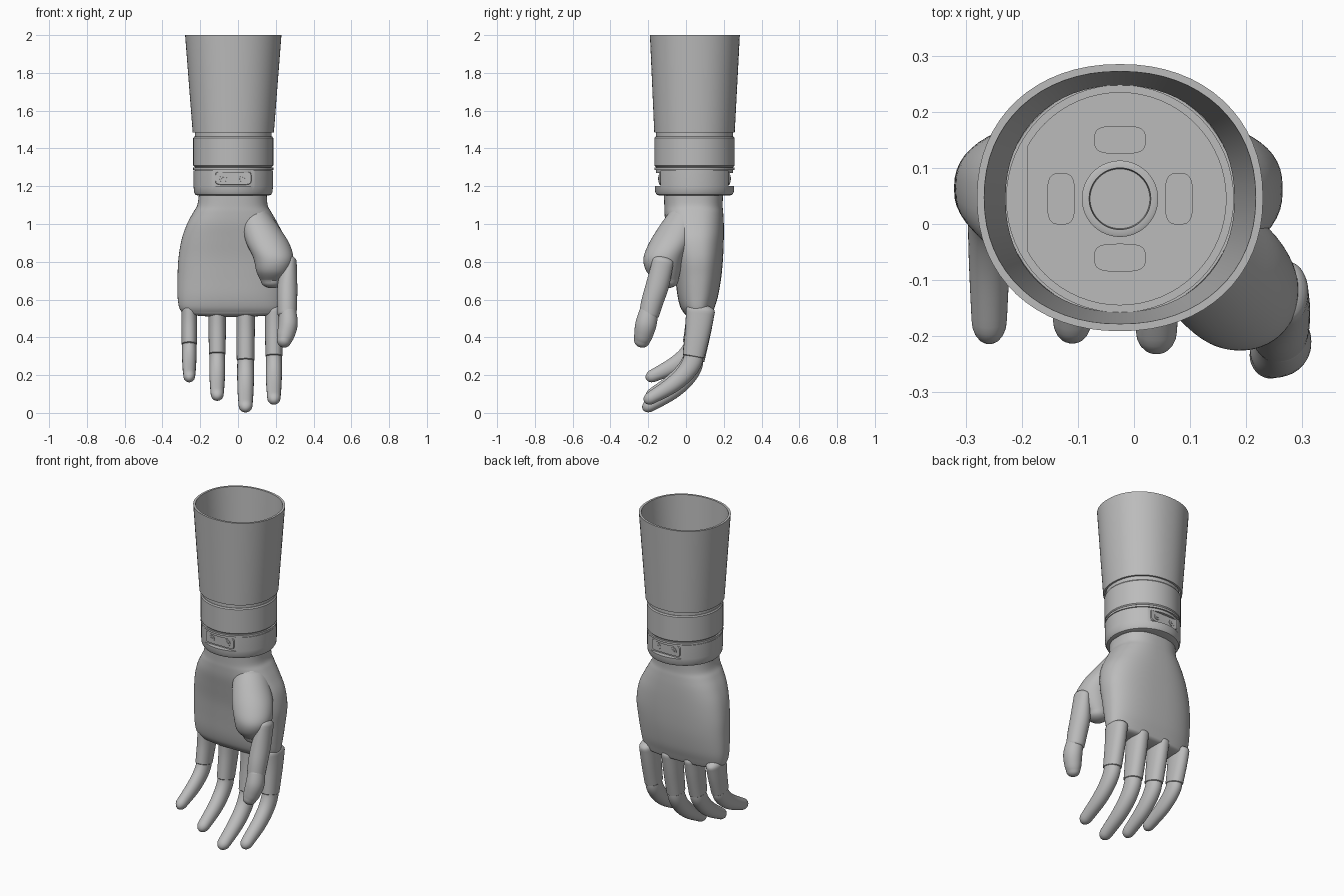
import bpy, bmesh, math
from mathutils import Vector

if "Cube" in bpy.data.objects:
    bpy.data.objects.remove(bpy.data.objects["Cube"], do_unlink=True)

grey = bpy.data.materials.new("satin_grey")
grey.use_nodes = True
grey.diffuse_color = (0.5, 0.5, 0.5, 1)
grey.node_tree.nodes["Principled BSDF"].inputs["Base Color"].default_value = (0.5, 0.5, 0.5, 1)

CX, CY = -0.025, 0.045   # axis of the wrist and forearm
SIDES = 64


def smooth_rows(rows, steps):
    """Catmull-Rom interpolation through the section rows."""
    out = []
    for i in range(len(rows) - 1):
        a, b, c, d = (rows[max(0, min(len(rows) - 1, i + k))] for k in (-1, 0, 1, 2))
        for s in range(steps):
            t = s / steps
            out.append((b * 2 + (c - a) * t + (a * 2 - b * 5 + c * 4 - d) * t ** 2
                        + (b * 3 - a - c * 3 + d) * t ** 3) * 0.5)
    return out + [rows[-1]]


def loft(name, rows, level=True, power=2, steps=1, dome=(0, 0), caps=True, n=SIDES):
    """Skin over superellipse sections (x, y, z, half width, half depth)."""
    rows = [Vector(r) for r in rows]
    if steps > 1:
        rows = smooth_rows(rows, steps)
    stations = []
    for i, r in enumerate(rows):
        t = Vector((0, 0, 1))
        if not level:
            t = (Vector(rows[min(i + 1, len(rows) - 1)][:3]) - Vector(rows[max(i - 1, 0)][:3])).normalized()
        stations.append((Vector(r[:3]), t, r[3], r[4]))
    # rounded ends
    angles = [math.radians(a) for a in (18, 36, 54, 70, 82)]

    def rounded(end, depth):
        c, t, rx, ry = end
        return [(c + t * depth * math.sin(a), t, rx * math.cos(a), ry * math.cos(a)) for a in angles]
    first = rounded(stations[0], -dome[0])[::-1] if dome[0] else []
    last = rounded(stations[-1], dome[1]) if dome[1] else []

    bm = bmesh.new()
    rings = []
    for c, t, rx, ry in first + stations + last:
        u = Vector((1, 0, 0))
        u = (u - t * u.dot(t)).normalized()
        v = t.cross(u)
        ring = []
        for k in range(n):
            a = math.tau * k / n
            p, q = math.cos(a), math.sin(a)
            p = math.copysign(abs(p) ** (2 / power), p)
            q = math.copysign(abs(q) ** (2 / power), q)
            ring.append(bm.verts.new(c + u * rx * p + v * ry * q))
        rings.append(ring)
    for a, b in zip(rings, rings[1:]):
        for k in range(n):
            bm.faces.new((a[k], a[(k + 1) % n], b[(k + 1) % n], b[k]))
    if caps:
        bm.faces.new(rings[0][::-1])
        bm.faces.new(rings[-1])
    else:
        bmesh.ops.remove_doubles(bm, verts=bm.verts, dist=1e-5)
    bmesh.ops.recalc_face_normals(bm, faces=bm.faces)
    mesh = bpy.data.meshes.new(name)
    bm.to_mesh(mesh)
    bm.free()
    obj = bpy.data.objects.new(name, mesh)
    bpy.context.collection.objects.link(obj)
    mesh.materials.append(grey)
    shade(obj)
    return obj


def shade(obj):
    for f in obj.data.polygons:
        f.use_smooth = True
    obj.data.set_sharp_from_angle(angle=math.radians(35))


def turned(name, profile, x=CX, y=CY, **kw):
    """Round part from (radius, height) pairs."""
    return loft(name, [(x, y, z, r, r) for r, z in profile], **kw)


def box(name, centre, size):
    bpy.ops.mesh.primitive_cube_add(size=1, location=centre)
    obj = bpy.context.object
    obj.name = name
    obj.scale = size
    return obj


def cut(target, cutter):
    cutter.hide_render = True
    bpy.context.view_layer.update()
    mod = target.modifiers.new("cut", "BOOLEAN")
    mod.operation, mod.object = "DIFFERENCE", cutter
    bpy.context.view_layer.objects.active = target
    bpy.ops.object.modifier_apply(modifier=mod.name)
    bpy.data.objects.remove(cutter, do_unlink=True)
    shade(target)


# forearm sleeve: open, flared, thin walled
loft("forearm_sleeve", [
    (CX, CY, 1.485, 0.215, 0.213), (CX, CY + 0.002, 2.0, 0.255, 0.238),
    (CX, CY + 0.002, 2.0, 0.242, 0.225), (CX, CY, 1.485, 0.204, 0.202),
    (CX, CY, 1.485, 0.215, 0.213)], power=2.15, caps=False)

# mounting floor inside the sleeve, with flat-sided adapter plate
floor = turned("sleeve_floor", [(0.203, 1.46), (0.203, 1.494)])
plate = turned("adapter_plate", [(0.19, 1.49), (0.19, 1.502)])
cut(plate, box("flat_cutter", (CX - 0.215, CY, 1.5), (0.1, 0.5, 0.1)))
for part in (floor, plate):
    cut(part, turned("hub_cutter", [(0.06, 1.475), (0.06, 1.53)]))
    for i in range(4):
        a = i * math.pi / 2
        dx, dy = round(math.cos(a)), round(math.sin(a))
        w, d = (0.024, 0.045) if dx else (0.045, 0.024)
        x, y = CX + dx * 0.105, CY + dy * 0.105
        cut(part, loft("slot_cutter", [(x, y, z, w, d) for z in (1.475, 1.53)], power=3.5, n=32))
turned("hub_ring", [(0.068, 1.49), (0.068, 1.51), (0.064, 1.512), (0.055, 1.512), (0.052, 1.474)])
for sx in (-1, 1):
    for sy in (-1, 1):
        for r, off in ((0.016, 0.109), (0.01, 0.069)):
            turned("plate_screw", [(r, 1.5), (r, 1.504)], CX + sx * off, CY + sy * off, n=20)

# wrist rings
turned("upper_neck", [(0.185, 1.44), (0.185, 1.487)])
turned("wrist_ring", [(0.206, 1.303), (0.212, 1.309), (0.212, 1.455), (0.207, 1.462)])
turned("ring_seam", [(0.203, 1.27), (0.203, 1.31)])
turned("lower_band", [(0.212, 1.287), (0.212, 1.299)])
cuff = turned("wrist_cuff", [(0.185, 1.15), (0.2, 1.155), (0.208, 1.17), (0.21, 1.2), (0.21, 1.284)])
for s in (-1, 1):
    cut(cuff, box("flat_cutter", (CX, CY + s * 0.23, 1.245), (0.5, 0.1, 0.09)))
    # latch plate with two screws on each flat
    y = CY + s * 0.178
    loft("latch_plate", [(CX, y, 1.243, 0.096, 0.037), (CX, y + s * 0.009, 1.243, 0.093, 0.034)],
         level=False, power=6)
    for dx in (-0.053, 0.053):
        loft("latch_screw", [(CX + dx, y, 1.24, 0.02, 0.02), (CX + dx, y + s * 0.012, 1.24, 0.019, 0.019),
                             (CX + dx, y + s * 0.012, 1.24001, 0.012, 0.012),
                             (CX + dx, y + s * 0.008, 1.24, 0.01, 0.01)][:2], level=False, n=24)
        loft("screw_pin", [(CX + dx, y, 1.24, 0.009, 0.009), (CX + dx, y + s * 0.015, 1.24, 0.008, 0.008)],
             level=False, n=16)

# palm from (height, left x, right x, front y, back y)
palm = [(0.53, -0.295, 0.225, -0.012, 0.142), (0.56, -0.312, 0.235, -0.03, 0.152),
        (0.62, -0.32, 0.243, -0.045, 0.17), (0.72, -0.32, 0.255, -0.058, 0.187),
        (0.82, -0.315, 0.265, -0.072, 0.196), (0.92, -0.298, 0.25, -0.092, 0.2),
        (1.0, -0.27, 0.212, -0.108, 0.2), (1.06, -0.238, 0.178, -0.114, 0.197),
        (1.1, -0.216, 0.157, -0.115, 0.194), (1.17, -0.205, 0.152, -0.118, 0.197)]
loft("palm", [((a + b) / 2, (f + k) / 2, z, (b - a) / 2, (k - f) / 2) for z, a, b, f, k in palm],
     power=2.5, steps=5, dome=(0.022, 0))

# thumb: fleshy base, then two segments
loft("thumb_base", [(0.18, -0.1, 0.70, 0.06, 0.06), (0.185, -0.12, 0.75, 0.088, 0.09),
                    (0.187, -0.12, 0.82, 0.106, 0.105), (0.157, -0.085, 0.9, 0.113, 0.11),
                    (0.115, -0.04, 0.99, 0.098, 0.1), (0.085, 0.0, 1.06, 0.08, 0.09)],
     power=2.1, steps=5, dome=(0.04, 0.03))
loft("thumb_lower", [(0.275, -0.122, 0.8, 0.036, 0.056), (0.262, -0.15, 0.68, 0.052, 0.061),
                     (0.26, -0.178, 0.59, 0.053, 0.058), (0.26, -0.196, 0.52, 0.05, 0.053)],
     level=False, steps=5, dome=(0.03, 0.012))
loft("thumb_tip", [(0.262, -0.195, 0.54, 0.046, 0.05), (0.265, -0.212, 0.47, 0.051, 0.056),
                   (0.252, -0.226, 0.41, 0.046, 0.049), (0.244, -0.234, 0.382, 0.038, 0.042)],
     level=False, steps=5, dome=(0.01, 0.036))

# fingers: (name, x, half width, length factor, reach factor)
fingers = [("little", -0.258, 0.042, 0.69, 0.9), ("ring", -0.11, 0.046, 0.88, 0.9),
           ("middle", 0.04, 0.049, 1.0, 1.0), ("index", 0.19, 0.047, 0.92, 0.96)]
lower = [(0.076, 0.54, 1, 0.077), (0.064, 0.43, 1, 0.068), (0.04, 0.28, 0.95, 0.058)]
upper = [(0.043, 0.31, 0.87, 0.049), (0.035, 0.25, 0.9, 0.052), (-0.005, 0.18, 0.9, 0.048),
         (-0.08, 0.11, 0.86, 0.043), (-0.19, 0.04, 0.75, 0.034)]
for label, x, width, length, reach in fingers:
    def rows(points):
        return [(x, y * (reach if y < 0 else 1), 0.55 - (0.55 - z) * length, width * w, r)
                for y, z, w, r in points]
    loft(label + "_finger_base", rows(lower), level=False, power=2.2, steps=5, dome=(0.034, 0.008), n=40)
    loft(label + "_finger_tip", rows(upper), level=False, power=2.1, steps=5, dome=(0, 0.045), n=40)
